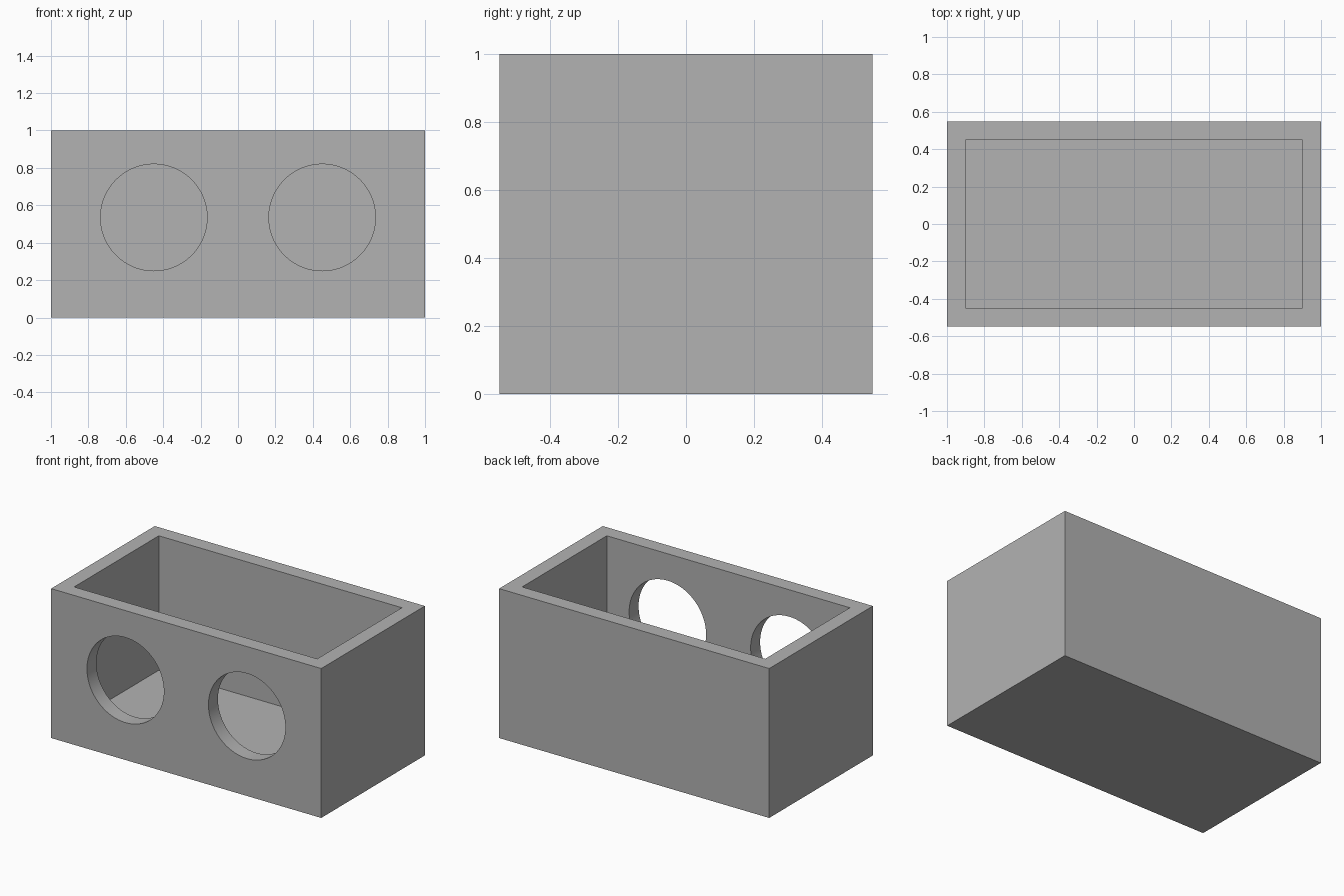
import bpy
import math

cube = bpy.data.objects.get("Cube")
if cube:
    bpy.data.objects.remove(cube, do_unlink=True)

LENGTH, DEPTH, HEIGHT, WALL = 2.0, 1.096, 1.0, 0.1
HOLE_X, HOLE_Z, HOLE_RADIUS = 0.45, 0.535, 0.285

grey = bpy.data.materials.new("plain grey")
grey.use_nodes = True
colour = (0.448, 0.448, 0.448, 1)
grey.diffuse_color = colour
grey.node_tree.nodes["Principled BSDF"].inputs["Base Color"].default_value = colour


def block(name, size, bottom):
    bpy.ops.mesh.primitive_cube_add(size=1, location=(0, 0, bottom + size[2] / 2))
    obj = bpy.context.object
    obj.name = name
    obj.scale = size
    bpy.ops.object.transform_apply(location=True, rotation=True, scale=True)
    obj.data.materials.append(grey)
    return obj


def cut(target, cutter):
    cutter.hide_render = True
    bpy.context.view_layer.objects.active = target
    mod = target.modifiers.new("cut", "BOOLEAN")
    mod.operation = "DIFFERENCE"
    mod.solver = "EXACT"
    mod.object = cutter
    bpy.ops.object.modifier_apply(modifier=mod.name)
    bpy.data.objects.remove(cutter, do_unlink=True)


# Open-topped box with a floor as thick as its walls
box = block("open_box", (LENGTH, DEPTH, HEIGHT), 0)
cut(box, block("cavity_cutter", (LENGTH - 2 * WALL, DEPTH - 2 * WALL, HEIGHT), WALL))

# Two round holes through the front wall only
for side in (-1, 1):
    bpy.ops.mesh.primitive_cylinder_add(
        vertices=96, radius=HOLE_RADIUS, depth=4 * WALL,
        location=(side * HOLE_X, -DEPTH / 2, HOLE_Z),
        rotation=(math.pi / 2, 0, 0))
    hole = bpy.context.object
    hole.name = "hole_cutter"
    hole.data.materials.append(grey)
    cut(box, hole)

# Smooth hole rims, crisp box edges
bpy.ops.object.select_all(action="DESELECT")
box.select_set(True)
bpy.context.view_layer.objects.active = box
bpy.ops.object.shade_smooth_by_angle(angle=math.radians(30))
